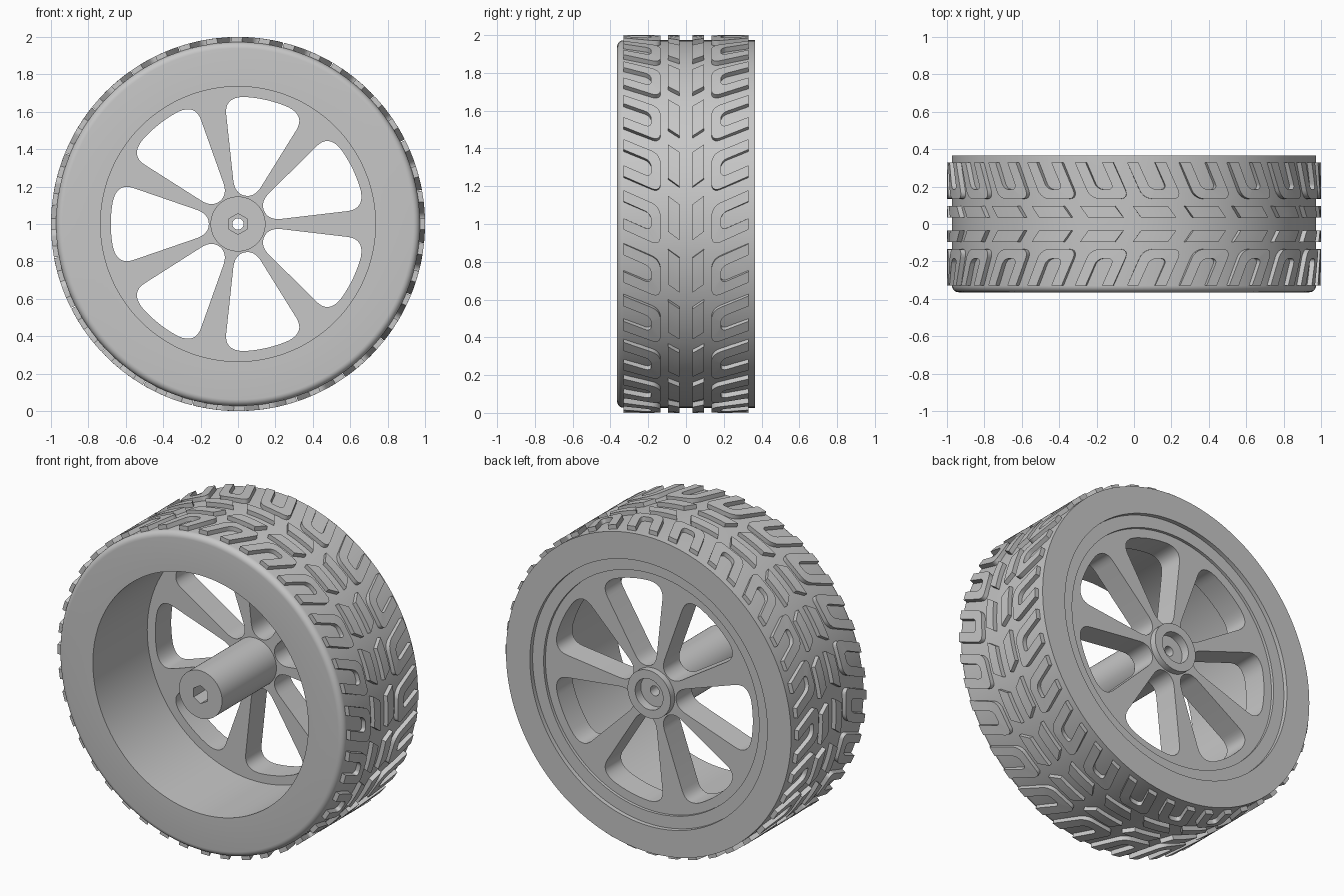
import bpy, bmesh, math
from mathutils import Vector

cube = bpy.data.objects.get("Cube")
if cube:
    bpy.data.objects.remove(cube, do_unlink=True)

grey = bpy.data.materials.new("plain grey")
grey.use_nodes = True
COLOUR = (0.57, 0.57, 0.57, 1)
grey.diffuse_color = COLOUR
grey.node_tree.nodes["Principled BSDF"].inputs["Base Color"].default_value = COLOUR


def on_wheel(radius, angle, y):
    """Point at a radius and angle around the axle, which runs along y."""
    return (radius * math.cos(angle), y, 1 + radius * math.sin(angle))


def finish(bm, name):
    bmesh.ops.recalc_face_normals(bm, faces=bm.faces)
    mesh = bpy.data.meshes.new(name)
    bm.to_mesh(mesh)
    bm.free()
    mesh.materials.append(grey)
    obj = bpy.data.objects.new(name, mesh)
    bpy.context.collection.objects.link(obj)
    smooth(obj)
    return obj


def smooth(obj):
    bpy.ops.object.select_all(action='DESELECT')
    obj.select_set(True)
    bpy.context.view_layer.objects.active = obj
    bpy.ops.object.shade_smooth_by_angle(angle=math.radians(30))


def revolve(name, profile, steps, hexagonal=()):
    """Spin a closed (radius, y) profile; listed points follow a hexagon."""
    bm = bmesh.new()
    rings = []
    for k in range(steps):
        a = math.tau * k / steps
        off = (a + math.pi / 6) % (math.pi / 3) - math.pi / 6
        rings.append([bm.verts.new(on_wheel(r / math.cos(off) if i in hexagonal else r, a, y))
                      for i, (r, y) in enumerate(profile)])
    n = len(profile)
    for k in range(steps):
        p, q = rings[k], rings[(k + 1) % steps]
        for i in range(n):
            j = (i + 1) % n
            bm.faces.new((p[i], p[j], q[j], q[i]))
    return finish(bm, name)


def arc(cx, cy, r, start, end, n):
    return [(cx + r * math.cos(math.radians(start + (end - start) * i / n)),
             cy + r * math.sin(math.radians(start + (end - start) * i / n)))
            for i in range(n + 1)]


def bezier(a, b, c, n=8):
    a, b, c = Vector(a), Vector(b), Vector(c)
    return [tuple(a * (1 - t) ** 2 + b * 2 * t * (1 - t) + c * t * t)
            for t in (i / n for i in range(n + 1))]


# Tyre and barrel: rounded front shoulder, stepped back rim
revolve("tyre", [(0.735, -0.365)] + arc(0.938, -0.33, 0.035, -90, 0, 6)
        + [(0.973, 0.365), (0.81, 0.365), (0.81, 0.338), (0.735, 0.338)], 128)

# Hub: long tube, hexagonal front socket, round back recess, through hole
revolve("hub", [(0.03, 0.305), (0.095, 0.305), (0.095, 0.36), (0.147, 0.36),
                (0.147, -0.365), (0.048, -0.365), (0.048, -0.1), (0.03, -0.1)],
        60, hexagonal=(5, 6))


# Spoke disc: filled flat curve with seven rounded windows
def polar(r, a):
    return (r * math.cos(a), r * math.sin(a))


def window_outline(middle):
    half, inner, outer, corner = math.radians(19), 0.165, 0.68, 0.1
    side = bezier((inner * math.cos(half), 0), polar(inner, half), polar(0.235, half))
    side += bezier(polar(0.59, half), polar(outer, half), polar(outer, half - corner / outer))
    side += [polar(outer, (half - corner / outer) * (1 - i / 6)) for i in range(1, 7)]
    loop = side + [(x, -y) for x, y in side[-2:0:-1]]
    c, s = math.cos(middle), math.sin(middle)
    return [(x * c - y * s, x * s + y * c) for x, y in loop]


curve = bpy.data.curves.new("spoke_disc", 'CURVE')
curve.dimensions = '2D'
curve.fill_mode = 'BOTH'
curve.extrude = 0.0775
outlines = [arc(0, 0, 0.738, 0, 360, 128)[:-1], arc(0, 0, 0.14, 0, 360, 48)[:-1]]
outlines += [window_outline(math.pi + math.tau * k / 7) for k in range(7)]
for outline in outlines:
    spline = curve.splines.new('POLY')
    spline.points.add(len(outline) - 1)
    for point, (x, y) in zip(spline.points, outline):
        point.co = (x, y, 0, 1)
    spline.use_cyclic_u = True
curve.materials.append(grey)
disc = bpy.data.objects.new("spoke_disc", curve)
disc.location = (0, 0.2425, 1)
disc.rotation_euler = (math.pi / 2, 0, 0)
bpy.context.collection.objects.link(disc)
bpy.ops.object.select_all(action='DESELECT')
disc.select_set(True)
bpy.context.view_layer.objects.active = disc
bpy.ops.object.convert(target='MESH')
smooth(bpy.context.view_layer.objects.active)


# Tread: raised strips wrapped round the tyre, mirrored front to back
def tread(name, edge_a, edge_b, slope, pivot):
    bm = bmesh.new()
    count, first = 22, math.radians(18.2)
    for k in range(count):
        for sign in (-1, 1):
            def vert(p, radius):
                turn = first + math.tau * k / count + p[0] + slope * (p[1] - pivot)
                return bm.verts.new(on_wheel(radius, turn, sign * p[1]))
            rows = [(vert(a, 1.0), vert(b, 1.0), vert(b, 0.955), vert(a, 0.955))
                    for a, b in zip(edge_a, edge_b)]
            for p, q in zip(rows, rows[1:]):
                for i in range(4):
                    j = (i + 1) % 4
                    bm.faces.new((p[i], p[j], q[j], q[i]))
            bm.faces.new(rows[0])
            bm.faces.new(rows[-1])
    return finish(bm, name)


def u_edge(half, end, radius):
    """One edge of a U, open towards the outside of the tyre."""
    left = [(-half, 0.33)] + arc(radius - half, end + radius, radius, 180, 270, 5)
    return left + [(-x, y) for x, y in reversed(left)]


tread("shoulder_tread", u_edge(0.105, 0.135, 0.045), u_edge(0.045, 0.185, 0.03), 0.45, 0.235)

across = [-0.095 + 0.19 * i / 4 for i in range(5)]
tread("centre_tread", [(x, 0.035) for x in across], [(x, 0.095) for x in across], 0.75, 0.065)
